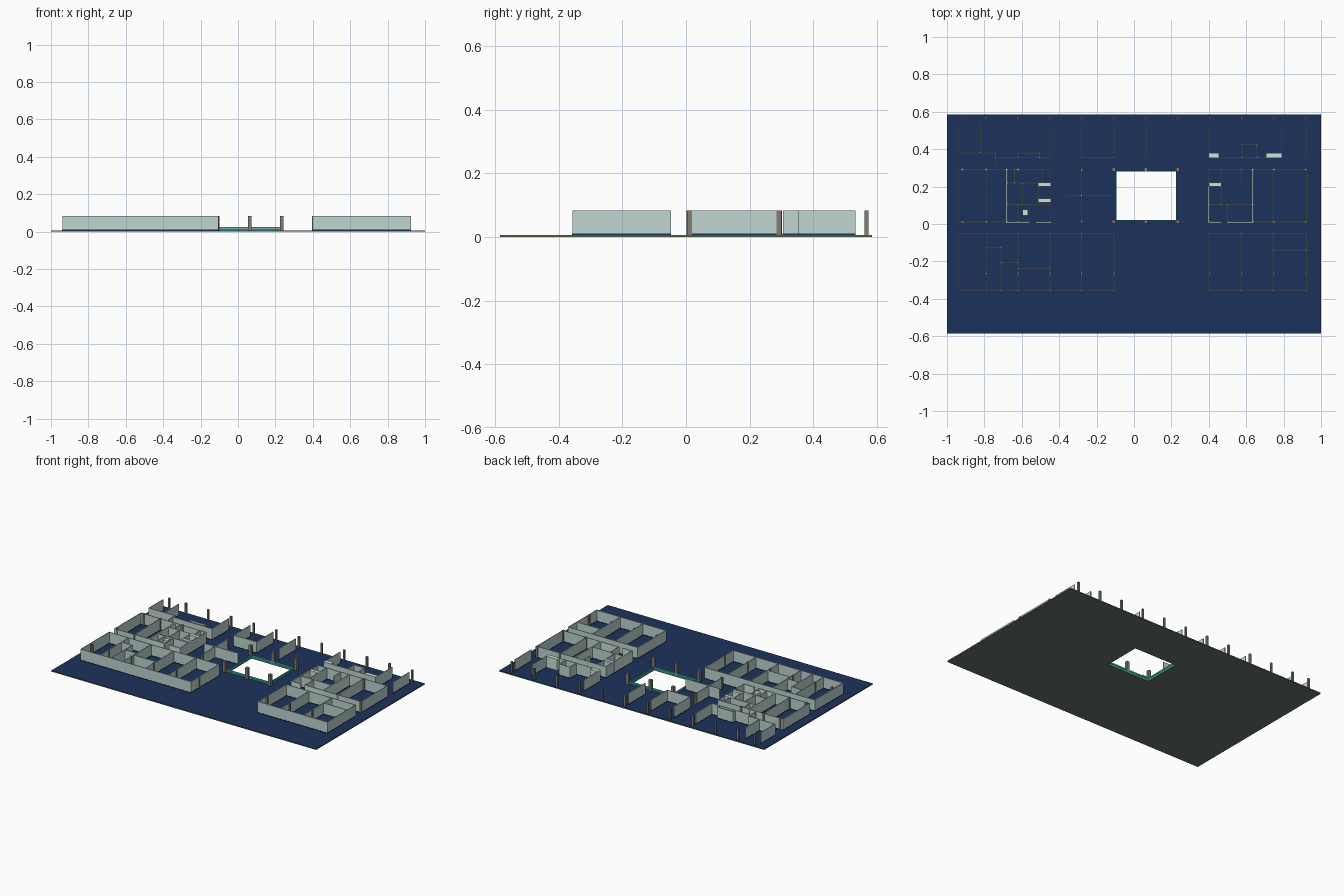
import bpy, bmesh

if "Cube" in bpy.data.objects:
    bpy.data.objects.remove(bpy.data.objects["Cube"])

BASE, WALL_TOP = 0.007, 0.083


def material(name, rgb):
    m = bpy.data.materials.new(name)
    m.diffuse_color = (*rgb, 1)
    m.use_nodes = True
    m.node_tree.nodes["Principled BSDF"].inputs["Base Color"].default_value = m.diffuse_color
    return m


NAVY = material("navy_floor", (0.012, 0.032, 0.105))
GREEN = material("green_edge", (0.16, 0.3, 0.08))
UNDER = material("underside_grey", (0.14, 0.18, 0.17))
PLASTER = material("pale_plaster", (0.52, 0.67, 0.64))
CORE = material("core_plaster", (0.62, 0.77, 0.71))
STONE = material("column_stone", (0.23, 0.21, 0.18))
TEAL = material("teal_rail", (0.05, 0.5, 0.45))


def boxes(name, items, mat):
    """One object from many (x0, x1, y0, y1, z0, z1) boxes."""
    bm = bmesh.new()
    for x0, x1, y0, y1, z0, z1 in items:
        r = bmesh.ops.create_cube(bm, size=1)
        for v in r["verts"]:
            v.co = ((x0 + x1) / 2 + v.co.x * (x1 - x0),
                    (y0 + y1) / 2 + v.co.y * (y1 - y0),
                    (z0 + z1) / 2 + v.co.z * (z1 - z0))
    me = bpy.data.meshes.new(name)
    bm.to_mesh(me)
    bm.free()
    ob = bpy.data.objects.new(name, me)
    bpy.context.collection.objects.link(ob)
    me.materials.append(mat)
    return ob


def walls(name, along_x, along_y, mat=PLASTER, t=0.005):
    """along_x: (y, x0, x1) runs; along_y: (x, y0, y1) runs; plus dark skirting."""
    h = t / 2

    def runs(e, z0, z1):
        return ([(a - h - e, b + h + e, y - h - e, y + h + e, z0, z1) for y, a, b in along_x] +
                [(x - h - e, x + h + e, a - h - e, b + h + e, z0, z1) for x, a, b in along_y])
    boxes(name, runs(0, BASE, WALL_TOP), mat)
    boxes(name + "_skirting", runs(0.0006, BASE, 0.011), NAVY)


# Floor plate with the atrium opening, in three thin layers
HX0, HX1, HY0, HY1 = -0.094, 0.225, 0.022, 0.281


def plate(name, z0, z1, mat):
    bm = bmesh.new()
    outer = [(-1, -.585), (1, -.585), (1, .585), (-1, .585)]
    inner = [(HX0, HY0), (HX1, HY0), (HX1, HY1), (HX0, HY1)]
    o = [bm.verts.new((x, y, z0)) for x, y in outer]
    i = [bm.verts.new((x, y, z0)) for x, y in inner]
    for k in range(4):
        n = (k + 1) % 4
        bm.faces.new((o[k], o[n], i[n], i[k]))
    r = bmesh.ops.extrude_face_region(bm, geom=bm.faces[:] , use_keep_orig=True)
    for g in r["geom"]:
        if isinstance(g, bmesh.types.BMVert):
            g.co.z = z1
    bmesh.ops.recalc_face_normals(bm, faces=bm.faces[:])
    me = bpy.data.meshes.new(name)
    bm.to_mesh(me)
    bm.free()
    me.materials.append(mat)
    bpy.context.collection.objects.link(bpy.data.objects.new(name, me))


plate("slab_underside", 0, 0.002, UNDER)
plate("slab_edge", 0.002, 0.006, GREEN)
plate("floor_finish", 0.006, BASE, NAVY)

# Atrium railing: top rail, bottom rail and posts
rail = []
for z0, z1 in ((BASE, 0.014), (0.016, 0.026)):
    rail += [(HX0 - .004, HX1 + .004, y - .002, y + .002, z0, z1) for y in (HY0 - .002, HY1 + .002)]
    rail += [(x - .002, x + .002, HY0 - .004, HY1 + .004, z0, z1) for x in (HX0 - .002, HX1 + .002)]
for k in range(13):
    x = HX0 + (HX1 - HX0) * k / 12
    rail += [(x - .001, x + .001, y - .001, y + .001, BASE, .02) for y in (HY0 - .002, HY1 + .002)]
boxes("atrium_railing", rail, TEAL)

# Columns on the structural grid; larger ones round the atrium
GRID = [-.917, -.79] + [-.621 + .171 * k for k in range(10)]
ROWS = {.567: range(12), .292: (0, 1, 2, 4, 5, 6, 7, 10, 11),
        .012: (0, 1, 4, 5, 6, 7, 10, 11), -.265: (0, 1, 2, 3, 4, 5, 8, 9, 10, 11)}
cols = []
for y, ids in ROWS.items():
    for i in ids:
        inner = y in (.292, .012)
        h = (.010 if i in (5, 6, 7) else .0075) if inner else .006
        cols.append((GRID[i] - h, GRID[i] + h, y - h, y + h, BASE, .084))
boxes("columns", cols, STONE)

# Front wings
walls("front_left_wing",
      [(-.05, -.937, -.108), (-.355, -.937, -.108), (-.126, -.79, -.71),
       (-.206, -.71, -.62), (-.238, -.62, -.45)],
      [(-.937, -.355, -.05), (-.79, -.355, -.05), (-.71, -.355, -.126), (-.62, -.355, -.05),
       (-.45, -.355, -.05), (-.28, -.355, -.05), (-.108, -.355, -.05)])
walls("front_right_wing",
      [(-.05, .4, .922), (-.355, .4, .922), (-.14, .743, .922)],
      [(.4, -.355, -.05), (.572, -.355, -.05), (.743, -.355, -.05), (.922, -.355, -.05)])

# Middle rooms beside the cores
walls("middle_left_rooms", [(.292, -.937, -.68), (.01, -.937, -.68)],
      [(-.937, .01, .292), (-.79, .01, .292)])
walls("middle_right_rooms", [(.292, .636, .922), (.01, .636, .922)],
      [(.743, .01, .292), (.922, .01, .292)])
walls("meeting_rooms", [(.153, -.36, -.108)], [(-.28, .02, .28)])

# Service cores
walls("left_core",
      [(.292, -.68, -.445), (.22, -.68, -.445), (.104, -.68, -.445)],
      [(-.638, .22, .292), (-.488, .22, .292), (-.595, .104, .22), (-.51, .115, .22),
       (-.56, .01, .104), (-.62, .01, .104), (-.445, .01, .292)])
walls("left_core_shell", [(.01, -.68, -.565), (.01, -.52, -.445)],
      [(-.68, .01, .292)], CORE, .008)
walls("right_core",
      [(.292, .4, .636), (.22, .4, .465), (.104, .4, .636)],
      [(.4, .22, .292), (.465, .104, .292), (.5, .01, .104), (.572, .22, .292)])
walls("right_core_shell", [(.01, .4, .465), (.01, .5, .636)],
      [(.636, .01, .292), (.4, .01, .2)], CORE, .008)

# Solid shafts in and beside the cores
boxes("shafts", [(a, b, c, d, BASE, WALL_TOP) for a, b, c, d in (
    (-.51, -.445, .2, .222), (-.51, -.445, .115, .136), (-.595, -.568, .045, .078),
    (.4, .465, .2, .22), (.4, .454, .355, .38), (.706, .79, .355, .38))], CORE)

# Back rooms
walls("back_left_rooms",
      [(.38, -.937, -.74), (.355, -.74, -.445), (.38, -.62, -.505)],
      [(-.937, .38, .53), (-.82, .38, .53), (-.445, .355, .53), (-.74, .307, .38),
       (-.505, .355, .38), (-.62, .355, .38)])
walls("back_middle_rooms", [(.355, -.28, -.108)],
      [(-.28, .355, .53), (-.108, .355, .53), (.063, .355, .53)])
walls("back_right_rooms", [(.355, .4, .79), (.425, .577, .658)],
      [(.4, .355, .53), (.577, .355, .425), (.658, .355, .425), (.79, .355, .53),
       (.92, .355, .53)])
